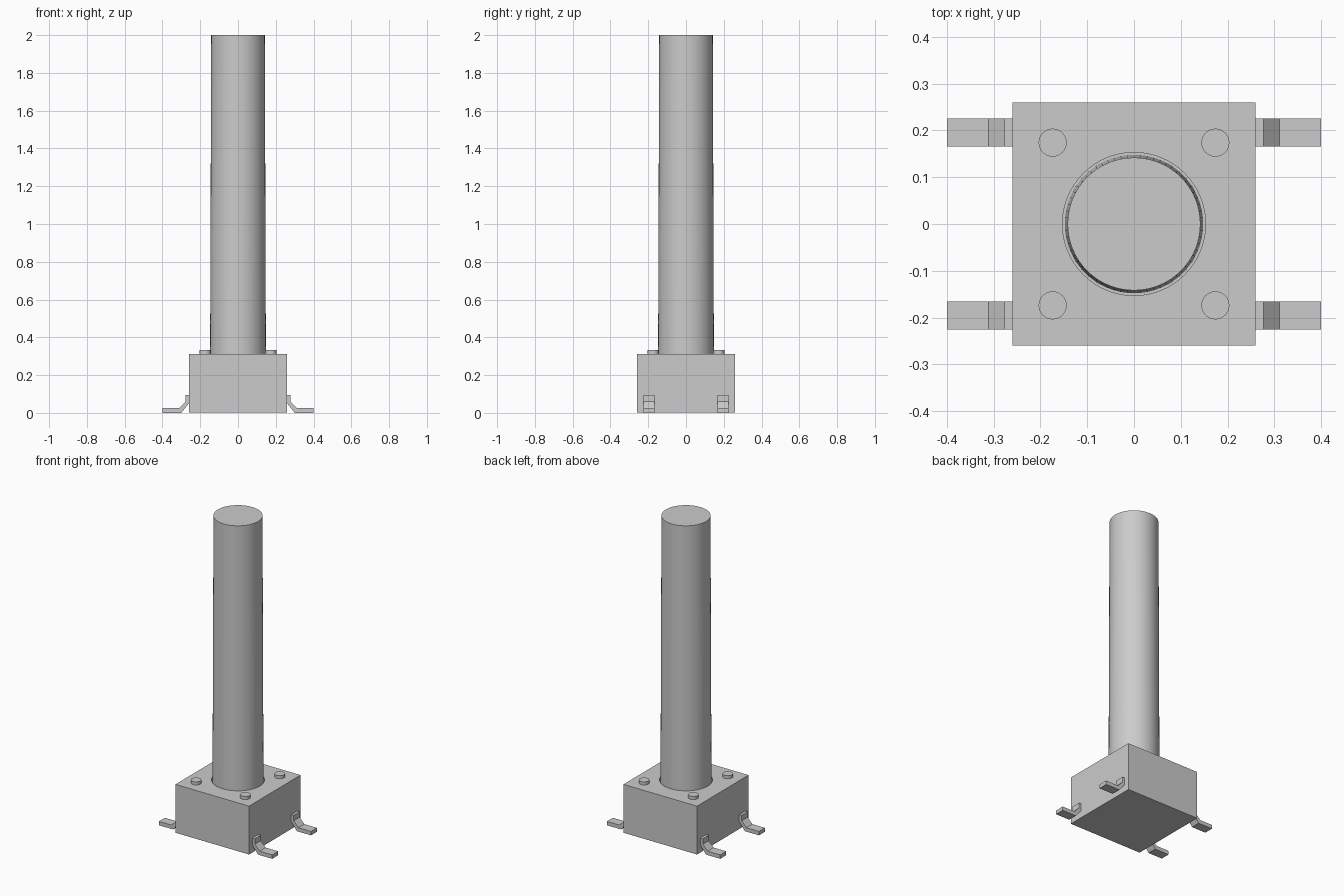
import bpy
import bmesh
from math import radians

old = bpy.data.objects.get("Cube")
if old:
    bpy.data.objects.remove(old, do_unlink=True)

grey = bpy.data.materials.new("plain grey")
grey.use_nodes = True
COLOUR = (0.6, 0.6, 0.6, 1)
grey.diffuse_color = COLOUR
grey.node_tree.nodes["Principled BSDF"].inputs["Base Color"].default_value = COLOUR

HALF = 0.26        # half width of the housing
TOP = 0.312        # top of the housing
BORE_FLOOR = 0.2   # bottom of the round opening


def finish(obj, name, smooth=False):
    obj.name = name
    obj.data.materials.append(grey)
    if smooth:
        bpy.ops.object.shade_smooth_by_angle(angle=radians(35))
    return obj


def cylinder(name, r_low, r_high, low, high, x=0, y=0, sides=64):
    bpy.ops.mesh.primitive_cone_add(
        vertices=sides, radius1=r_low, radius2=r_high, depth=high - low,
        location=(x, y, (low + high) / 2))
    return finish(bpy.context.object, name, True)


def extrude_profile(name, points, y_mid, width):
    """Extrude an x-z outline along y."""
    bm = bmesh.new()
    face = bm.faces.new([bm.verts.new((x, y_mid - width / 2, z)) for x, z in points])
    grown = bmesh.ops.extrude_face_region(bm, geom=[face])["geom"]
    moved = [v for v in grown if isinstance(v, bmesh.types.BMVert)]
    bmesh.ops.translate(bm, verts=moved, vec=(0, width, 0))
    bmesh.ops.recalc_face_normals(bm, faces=bm.faces)
    mesh = bpy.data.meshes.new(name)
    bm.to_mesh(mesh)
    bm.free()
    obj = bpy.data.objects.new(name, mesh)
    bpy.context.collection.objects.link(obj)
    return finish(obj, name)


# Square housing with a round opening for the plunger
bottom = 0.003
bpy.ops.mesh.primitive_cube_add(size=1, location=(0, 0, (bottom + TOP) / 2))
housing = bpy.context.object
housing.scale = (2 * HALF, 2 * HALF, TOP - bottom)
bpy.ops.object.transform_apply(location=False, rotation=False, scale=True)
finish(housing, "housing")

cutter = cylinder("opening_cutter", 0.153, 0.153, BORE_FLOOR, TOP + 0.1)
cutter.hide_render = True
cutter.hide_viewport = True
cutter.display_type = 'WIRE'
bore = housing.modifiers.new("opening", 'BOOLEAN')
bore.operation = 'DIFFERENCE'
bore.solver = 'EXACT'
bore.object = cutter
# Apply the cut so the helper can go
bpy.context.view_layer.objects.active = housing
housing.select_set(True)
bpy.ops.object.modifier_apply(modifier=bore.name)
bpy.data.objects.remove(cutter, do_unlink=True)

# Long, slightly tapered plunger
cylinder("plunger", 0.148, 0.142, BORE_FLOOR, 2.0)

# Bent lead outline: flat foot, sloped knee, upright tab
LEAD = [(0.4, 0), (0.4, 0.025), (0.311, 0.025), (0.277, 0.06), (0.277, 0.095),
        (HALF, 0.095), (HALF, 0.05), (0.3, 0)]

# Corner rivets and leads, mirrored to all four corners
for side, sx in (("left", 1), ("right", -1)):
    for end, sy in (("front", -1), ("back", 1)):
        cylinder(f"{end}_{side}_rivet", 0.03, 0.03, TOP - 0.01, 0.332,
                 sx * 0.174, sy * 0.174, 32)
        extrude_profile(f"{end}_{side}_lead", [(sx * x, z) for x, z in LEAD],
                        sy * 0.196, 0.06)
